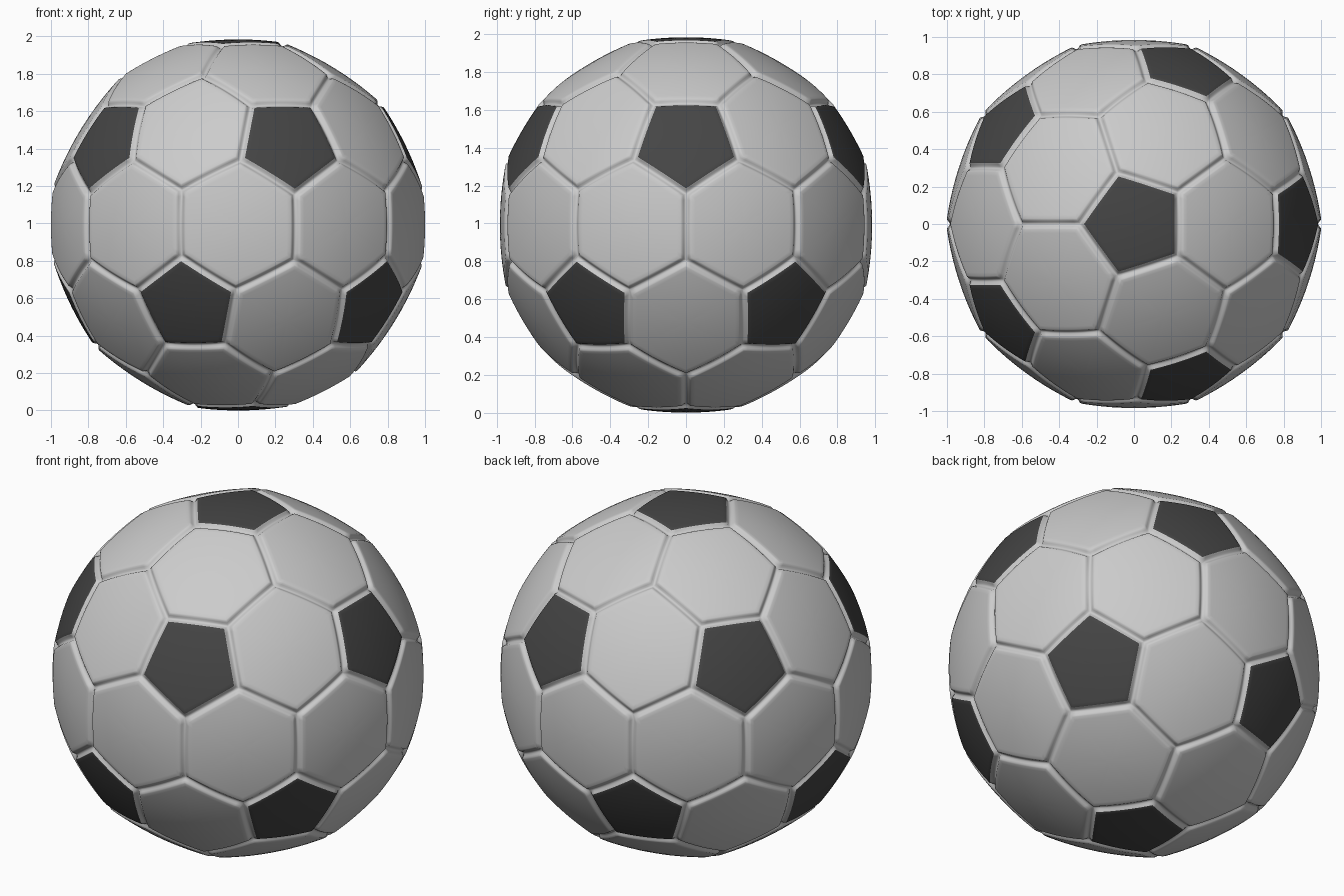
import bpy, bmesh
from math import sin, cos, tan, radians, sqrt
from mathutils import Vector

if "Cube" in bpy.data.objects:
    bpy.data.objects.remove(bpy.data.objects["Cube"])

PENT_R, HEX_R = 0.992, 0.984      # radius at the panel centres
BULGE = 0.4                       # 0 = sphere, 1 = flat panels
SEAM_R = 0.984                    # radius at the bottom of the seams
CENTRE = Vector((0, 0, PENT_R))
PENT_ANGLE = radians(17.0)        # pentagon centre to corner
SIDE = 12                         # segments per panel side
# seam profile: distance from seam, share of the full panel height
PROFILE = [(0, 0), (0.008, 0.12), (0.016, 0.5), (0.024, 0.86), (0.032, 1)]
DARK_RING = 3                     # dark colour starts at this ring

# pentagon centres: poles plus two rings of five
h = 1 / sqrt(5)
pents = [Vector((0, 0, 1)), Vector((0, 0, -1))]
for k in range(5):
    for z, off in ((h, 0), (-h, 36)):
        a = radians(72 * k + off)
        pents.append(Vector((2 * h * cos(a), 2 * h * sin(a), z)))


def near(a, b):
    return 0.3 < a.dot(b) < 0.6


def junction(a, b, c):
    return (a + b + c).normalized()


def pent_corner(c, a, b):
    t = junction(c, a, b)
    side = (t - c * t.dot(c)).normalized()
    return c * cos(PENT_ANGLE) + side * sin(PENT_ANGLE)


def add_panel(bm_rim, bm_inner, c, corners, base_r):
    """Concentric rings from the seam to the panel centre."""
    # order corners around the centre
    u = (corners[0] - c * corners[0].dot(c)).normalized()
    v = c.cross(u)
    from_angle = lambda p: Vector((p.dot(u), p.dot(v))).angle_signed(Vector((1, 0)))
    corners = sorted(corners, key=from_angle)
    if (corners[0].cross(corners[1])).dot(c) < 0:
        corners.reverse()
    n = len(corners)
    outline, apothem = [], 9
    for i in range(n):
        p, q = corners[i], corners[(i + 1) % n]
        mid = (p + q) / 2
        apothem = min(apothem, (mid / mid.dot(c) - c).length)
        for j in range(SIDE):
            b = p.lerp(q, j / SIDE)
            outline.append(b / b.dot(c) - c)
    rings = [(1 - d / apothem, f) for d, f in PROFILE]
    s0 = rings[-1][0]
    rings += [(s0 * s, 1) for s in (0.93, 0.8, 0.62, 0.42, 0.2)]

    def point(s, f, o):
        p = (c + o * s).normalized()
        full = base_r * (1 + BULGE * (1 / p.dot(c) - 1))
        return CENTRE + p * (SEAM_R + (full - SEAM_R) * f)

    pts = [[point(s, f, o) for o in outline] for s, f in rings]
    m = len(outline)
    for k in range(len(rings)):
        bm = bm_rim if k < DARK_RING else bm_inner
        outer = [bm.verts.new(p) for p in pts[k]]
        if k + 1 < len(rings):
            inner = [bm.verts.new(p) for p in pts[k + 1]]
            for i in range(m):
                j = (i + 1) % m
                bm.faces.new((outer[i], outer[j], inner[j], inner[i]))
        else:
            mid = bm.verts.new(CENTRE + c * base_r)
            for i in range(m):
                bm.faces.new((outer[i], outer[(i + 1) % m], mid))


def finish(bm, name, colour=None):
    bmesh.ops.remove_doubles(bm, verts=bm.verts, dist=0.0004)
    me = bpy.data.meshes.new(name)
    bm.to_mesh(me)
    bm.free()
    for p in me.polygons:
        p.use_smooth = True
    if colour:
        mat = bpy.data.materials.new(name)
        mat.diffuse_color = colour
        mat.use_nodes = True
        mat.node_tree.nodes["Principled BSDF"].inputs["Base Color"].default_value = mat.diffuse_color
        me.materials.append(mat)
    bpy.context.collection.objects.link(bpy.data.objects.new(name, me))


light, dark = bmesh.new(), bmesh.new()

# twelve dark pentagons with light seams
for c in pents:
    ring = [p for p in pents if near(c, p)]
    corners = [pent_corner(c, a, b) for i, a in enumerate(ring)
               for b in ring[i + 1:] if near(a, b)]
    add_panel(light, dark, c, corners, PENT_R)

# thirty light hexagons, one between each pair of neighbouring pentagons
for i, a in enumerate(pents):
    for b in pents[i + 1:]:
        if near(a, b):
            corners = []
            for e in pents:
                if near(a, e) and near(b, e):
                    corners += [pent_corner(a, b, e), junction(a, b, e),
                                pent_corner(b, a, e)]
            add_panel(light, light, (a + b).normalized(), corners, HEX_R)

finish(light, "light_hexagon_shell")
finish(dark, "dark_pentagon_panels", (0.06, 0.06, 0.06, 1))
